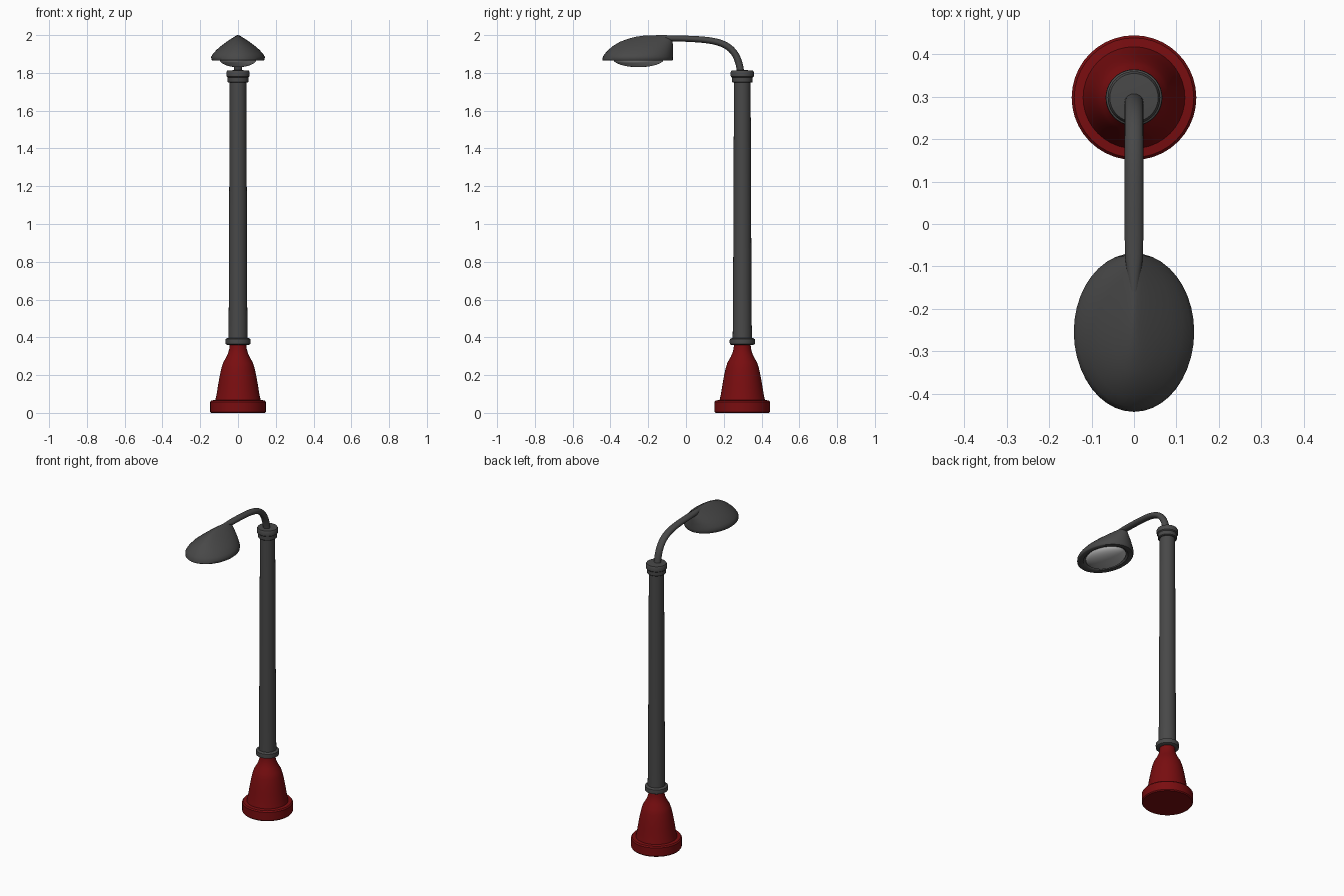
import bpy, bmesh
from math import sin, cos, pi, radians
from mathutils import Vector
from mathutils.geometry import interpolate_bezier

if "Cube" in bpy.data.objects:
    bpy.data.objects.remove(bpy.data.objects["Cube"])

POLE_Y = 0.298
SIDES = 40


def paint(name, colour):
    mat = bpy.data.materials.new(name)
    mat.diffuse_color = (*colour, 1)
    mat.use_nodes = True
    mat.node_tree.nodes["Principled BSDF"].inputs["Base Color"].default_value = mat.diffuse_color
    return mat


red = paint("red_paint", (0.19, 0.004, 0.005))
grey = paint("dark_grey", (0.065, 0.065, 0.065))
glass = paint("frosted_glass", (0.45, 0.45, 0.45))


def loft(name, rings, mat, angle=35):
    """Skin a stack of equal-sized rings and cap both ends."""
    bm = bmesh.new()
    rows = [[bm.verts.new(p) for p in ring] for ring in rings]
    n = len(rows[0])
    for a, b in zip(rows, rows[1:]):
        for i in range(n):
            j = (i + 1) % n
            bm.faces.new((a[i], a[j], b[j], b[i]))
    bm.faces.new(rows[0])
    bm.faces.new(rows[-1])
    bmesh.ops.recalc_face_normals(bm, faces=bm.faces)
    mesh = bpy.data.meshes.new(name)
    bm.to_mesh(mesh)
    bm.free()
    mesh.materials.append(mat)
    obj = bpy.data.objects.new(name, mesh)
    bpy.context.collection.objects.link(obj)
    bpy.ops.object.select_all(action='DESELECT')
    obj.select_set(True)
    bpy.context.view_layer.objects.active = obj
    bpy.ops.object.shade_smooth_by_angle(angle=radians(angle))
    return obj


def oval(z, rx, front, back):
    """Horizontal oval spanning front..back in y."""
    c, ry = (front + back) / 2, (back - front) / 2
    return [(rx * cos(2 * pi * i / SIDES), c + ry * sin(2 * pi * i / SIDES), z)
            for i in range(SIDES)]


def lathe(name, profile, mat):
    return loft(name, [oval(z, r, POLE_Y - r, POLE_Y + r) for r, z in profile], mat)


# Bell-shaped base with a thick foot
lathe("base", [(0.142, 0), (0.147, 0.006), (0.147, 0.058), (0.141, 0.066), (0.120, 0.068),
               (0.113, 0.10), (0.105, 0.15), (0.096, 0.20), (0.087, 0.24), (0.078, 0.268),
               (0.062, 0.295), (0.052, 0.318), (0.046, 0.34), (0.044, 0.365)], red)

# Collar, pole and top cap
lathe("collar", [(0.058, 0.36), (0.066, 0.364), (0.067, 0.378), (0.066, 0.391), (0.055, 0.397)], grey)
lathe("pole", [(0.051, 0.39), (0.049, 0.55), (0.044, 1.755)], grey)
lathe("pole_cap", [(0.050, 1.748), (0.055, 1.752), (0.055, 1.776), (0.061, 1.781),
                   (0.062, 1.803), (0.057, 1.812), (0.030, 1.814)], grey)

# Curved arm, flattened and tapering to a point on the head
path = interpolate_bezier(Vector((0, POLE_Y - 0.008, 1.80)), Vector((0, 0.27, 1.97)),
                          Vector((0, 0.17, 1.975)), Vector((0, -0.03, 1.982)), 18)
stations = [(p, 0.022, 0.019 - 0.003 * k / 17) for k, p in enumerate(path)]
stations += [(Vector((0, -0.08, 1.983)), 0.021, 0.016),
             (Vector((0, -0.15, 1.990)), 0.011, 0.010),
             (Vector((0, -0.235, 1.992)), 0.001, 0.001)]
rings = []
for k, (p, w, t) in enumerate(stations):
    tangent = stations[min(k + 1, len(stations) - 1)][0] - stations[max(k - 1, 0)][0]
    up = Vector((1, 0, 0)).cross(tangent).normalized()
    rings.append([p + Vector((w * cos(a), 0, 0)) + up * t * sin(a)
                  for a in (2 * pi * i / 20 for i in range(20))])
loft("arm", rings, grey, 50)

# Lamp head: peaked shell leaning back, with a recessed underside
loft("lamp_head", [oval(*s) for s in [
    (1.885, 0.098, -0.385, -0.118), (1.872, 0.108, -0.398, -0.108),
    (1.866, 0.112, -0.403, -0.103), (1.865, 0.137, -0.439, -0.073),
    (1.869, 0.141, -0.443, -0.070), (1.885, 0.142, -0.440, -0.069),
    (1.900, 0.133, -0.431, -0.069), (1.922, 0.114, -0.411, -0.069),
    (1.945, 0.087, -0.383, -0.069), (1.965, 0.060, -0.349, -0.071),
    (1.981, 0.036, -0.305, -0.076), (1.992, 0.018, -0.262, -0.085),
    (1.997, 0.008, -0.225, -0.098), (1.999, 0.002, -0.190, -0.125)]], grey, 50)

# Shallow glass dome below the head
dome = []
for k in range(9):
    a = k / 8 * pi / 2 * 0.98
    dome.append(oval(1.876 - 0.046 * sin(a), 0.100 * cos(a),
                     -0.2515 - 0.136 * cos(a), -0.2515 + 0.136 * cos(a)))
loft("lamp_glass", dome, glass, 50)
